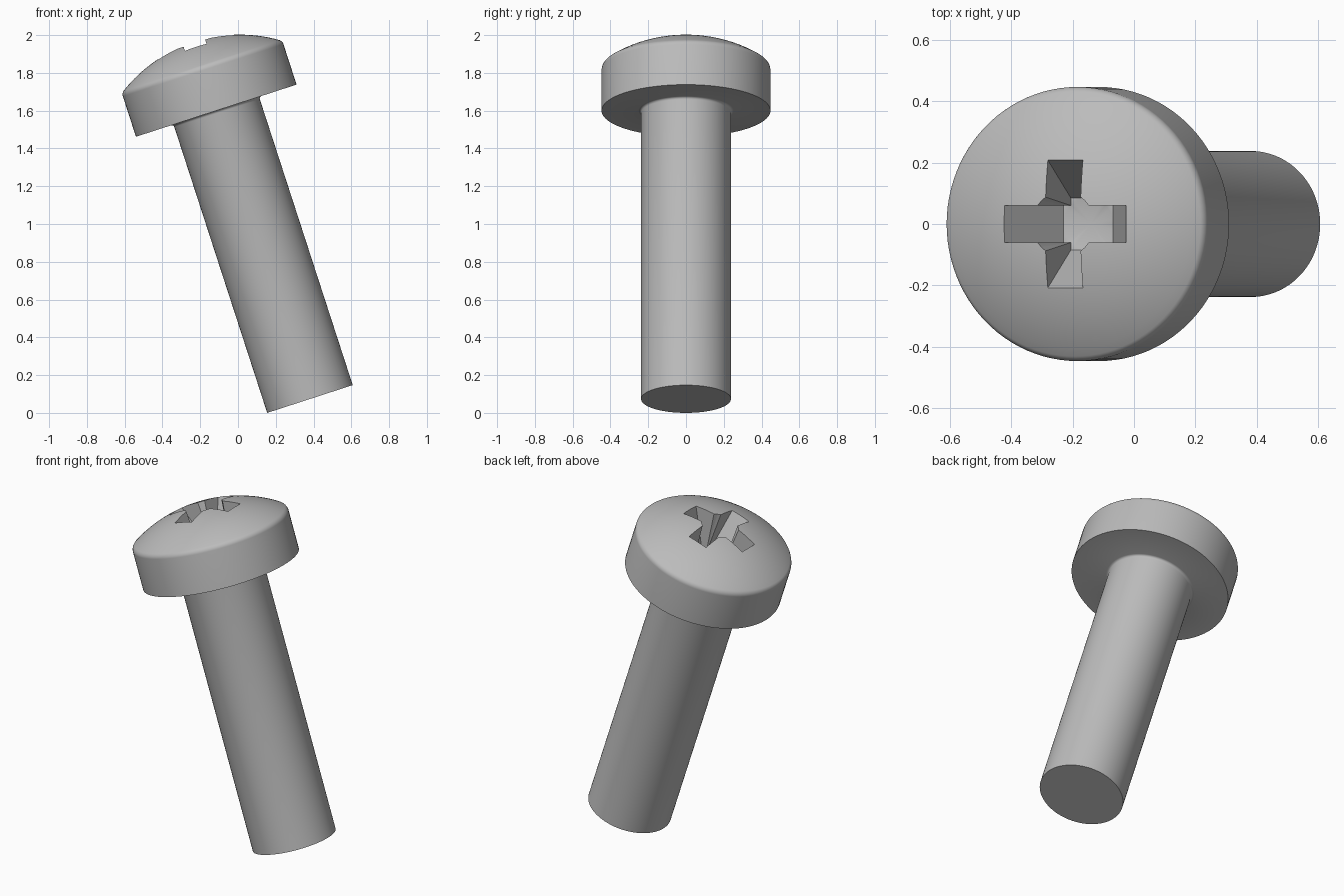
import bpy, bmesh
from math import sin, cos, atan2, sqrt, radians, pi
from mathutils import Matrix

cube = bpy.data.objects.get("Cube")
if cube:
    bpy.data.objects.remove(cube, do_unlink=True)

# Main sizes, measured along the screw axis from the underside of the head
SHAFT_R, SHAFT_LEN = 0.238, 1.605
HEAD_R, DOME_R, DOME_C = 0.447, 0.783, -0.4
ROUND, NECK = 0.035, 0.014
TILT = Matrix.Translation((-0.115, 0, 1.6)) @ Matrix.Rotation(radians(-18), 4, 'Y')

steel = bpy.data.materials.new("steel grey")
steel.use_nodes = True
colour = (0.5, 0.5, 0.5, 1)
steel.diffuse_color = colour
steel.node_tree.nodes["Principled BSDF"].inputs["Base Color"].default_value = colour


def make_object(name, bm):
    bmesh.ops.recalc_face_normals(bm, faces=bm.faces)
    mesh = bpy.data.meshes.new(name)
    bm.to_mesh(mesh)
    bm.free()
    mesh.materials.append(steel)
    obj = bpy.data.objects.new(name, mesh)
    bpy.context.collection.objects.link(obj)
    obj.matrix_world = TILT
    return obj


def lathe(name, profile, steps):
    """Spin (radius, height) points about the axis; both ends lie on the axis."""
    bm = bmesh.new()
    verts = [bm.verts.new((r, 0, h)) for r, h in profile]
    edges = [bm.edges.new(pair) for pair in zip(verts, verts[1:])]
    bmesh.ops.spin(bm, geom=verts + edges, axis=(0, 0, 1), cent=(0, 0, 0),
                   angle=2 * pi, steps=steps)
    bmesh.ops.remove_doubles(bm, verts=bm.verts, dist=1e-5)
    return make_object(name, bm)


def slot(name, angle):
    """Tapered bar that cuts two opposite arms of the cross recess."""
    bm = bmesh.new()
    side = [(-0.085, 0.11), (0.085, 0.11), (0.235, 0.405), (-0.235, 0.405)]
    face = bm.faces.new([bm.verts.new((x, -0.06, h)) for x, h in side])
    out = bmesh.ops.extrude_face_region(bm, geom=[face])["geom"]
    moved = [v for v in out if isinstance(v, bmesh.types.BMVert)]
    bmesh.ops.translate(bm, verts=moved, vec=(0, 0.12, 0))
    bmesh.ops.rotate(bm, verts=bm.verts, matrix=Matrix.Rotation(angle, 3, 'Z'))
    return make_object(name, bm)


# Shaft end, neck fillet and head underside
profile = [(0, -SHAFT_LEN), (SHAFT_R, -SHAFT_LEN)]
for i in range(5):
    a = pi / 2 * i / 4
    profile.append((SHAFT_R + NECK * (1 - cos(a)), NECK * (sin(a) - 1)))
profile.append((HEAD_R, 0))

# Rounded head rim running tangent into the dome
rim_r = HEAD_R - ROUND
rim_h = sqrt((DOME_R - ROUND) ** 2 - rim_r ** 2)
meet = atan2(rim_h, rim_r)
for i in range(9):
    a = meet * i / 8
    profile.append((rim_r + ROUND * cos(a), DOME_C + rim_h + ROUND * sin(a)))
for i in range(1, 16):
    a = meet + (pi / 2 - meet) * i / 16
    profile.append((DOME_R * cos(a), DOME_C + DOME_R * sin(a)))
profile.append((0, DOME_C + DOME_R))
screw = lathe("screw_body", profile, 96)

# Cross recess: two slots and a central bore with a shallow conical floor
bore = [(0, 0.08), (0.085, 0.11), (0.11, 0.42), (0, 0.42)]
cutters = [slot("slot_cutter_x", 0), slot("slot_cutter_y", pi / 2),
           lathe("bore_cutter", bore, 32)]
bpy.ops.object.select_all(action='DESELECT')
bpy.context.view_layer.objects.active = screw
screw.select_set(True)
for cutter in cutters:
    cutter.hide_render = True
    mod = screw.modifiers.new(cutter.name, 'BOOLEAN')
    mod.operation = 'DIFFERENCE'
    mod.solver = 'EXACT'
    mod.object = cutter
    bpy.ops.object.modifier_apply(modifier=mod.name)
for cutter in cutters:
    bpy.data.objects.remove(cutter, do_unlink=True)
bpy.ops.object.shade_smooth_by_angle(angle=radians(30))
